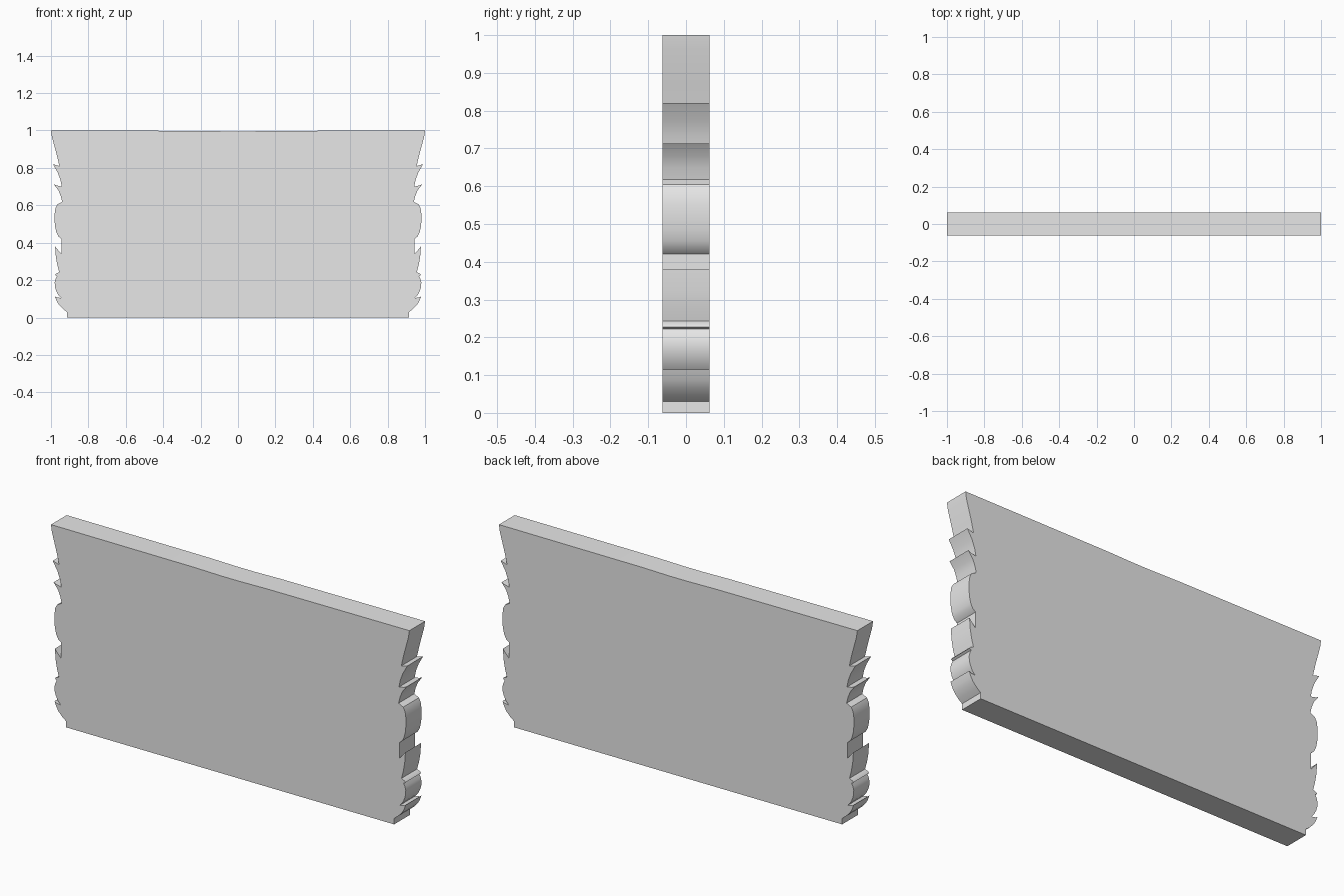
import bpy, bmesh

DEPTH = 0.0625  # half thickness

# Right-hand ragged edge, bottom to top (x, z)
EDGE = [
    (0.915, 0), (0.915, 0.03), (0.937, 0.047), (0.957, 0.068), (0.969, 0.087), (0.98, 0.115), (0.972, 0.109),
    (0.946, 0.104), (0.962, 0.122), (0.973, 0.145), (0.979, 0.165), (0.98, 0.188),
    (0.976, 0.205), (0.968, 0.222), (0.978, 0.228), (0.974, 0.234), (0.956, 0.243), (0.966, 0.28),
    (0.974, 0.325), (0.978, 0.38), (0.966, 0.365), (0.944, 0.34), (0.944, 0.42),
    (0.96, 0.433), (0.971, 0.455), (0.978, 0.485), (0.981, 0.52), (0.981, 0.55),
    (0.976, 0.585), (0.966, 0.605), (0.94, 0.618), (0.948, 0.65), (0.96, 0.68),
    (0.985, 0.713), (0.97, 0.706), (0.942, 0.7), (0.949, 0.735), (0.964, 0.775), (0.99, 0.82),
    (0.955, 0.81), (0.969, 0.87), (0.995, 0.965), (1.0, 1.0),
]
# Faint dip in the top edge
DIP = [(0.2, 0.998), (0.05, 0.995)]

half = EDGE + DIP
outline = half + [(-x, z) for x, z in reversed(half)]

# Torn plank: mirrored outline extruded through its thickness
bm = bmesh.new()
front = bm.faces.new([bm.verts.new((x, -DEPTH, z)) for x, z in outline])
ext = bmesh.ops.extrude_face_region(bm, geom=[front], use_keep_orig=True)
moved = [v for v in ext["geom"] if isinstance(v, bmesh.types.BMVert)]
bmesh.ops.translate(bm, verts=moved, vec=(0, 2 * DEPTH, 0))
bmesh.ops.recalc_face_normals(bm, faces=bm.faces[:])
mesh = bpy.data.meshes.new("ragged_board")
bm.to_mesh(mesh)
bm.free()

board = bpy.data.objects.new("ragged_board", mesh)
bpy.context.collection.objects.link(board)

grey = bpy.data.materials.new("light grey")
grey.diffuse_color = (0.8, 0.8, 0.8, 1)
mesh.materials.append(grey)

# Smooth the curved bites, keep the tips sharp
bpy.context.view_layer.objects.active = board
board.select_set(True)
bpy.ops.object.shade_smooth_by_angle(angle=0.6)
